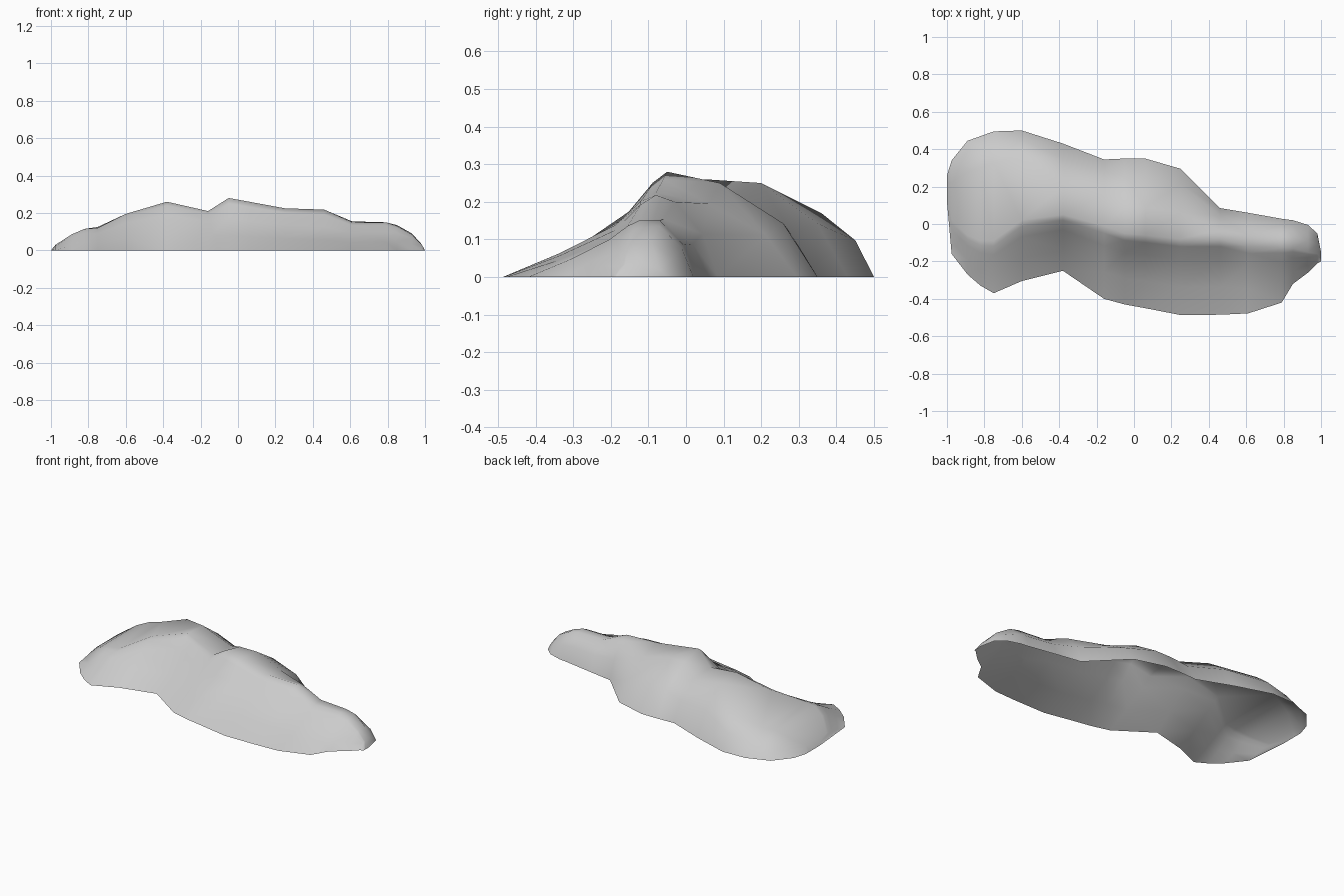
import bpy
import bmesh

cube = bpy.data.objects.get("Cube")
if cube:
    bpy.data.objects.remove(cube, do_unlink=True)


def make_material(name, color):
    mat = bpy.data.materials.new(name)
    mat.use_nodes = True
    mat.diffuse_color = color
    mat.node_tree.nodes["Principled BSDF"].inputs["Base Color"].default_value = color
    return mat


def lerp(start, end, t):
    return start + (end - start) * t


# Stations along the ridge: x, front edge, back edge,
# front crest (y, z), back crest (y, z), fullness of the front slope
STATIONS = [
    (-1.0, .12, .26, .17, 0, .22, 0, 0),
    (-.975, -.16, .34, .02, .03, .22, .03, .8),
    (-.89, -.27, .445, -.06, .085, .28, .085, .8),
    (-.82, -.33, .47, -.09, .115, .3, .115, .8),
    (-.75, -.37, .495, -.09, .12, .33, .125, .75),
    (-.6, -.305, .5, .02, .195, .36, .17, .75),
    (-.38, -.25, .43, .05, .26, .2, .25, .73),
    (-.16, -.4, .345, -.01, .21, .16, .2, .73),
    (-.05, -.43, .35, -.05, .28, .09, .25, .62),
    (.06, -.45, .35, -.06, .26, .09, .25, .6),
    (.25, -.487, .295, -.08, .225, .06, .195, .61),
    (.46, -.485, .085, -.08, .218, -.03, .2, .57),
    (.61, -.478, .06, -.12, .15, -.06, .155, .62),
    (.79, -.42, .028, -.125, .15, -.07, .15, .66),
    (.85, -.32, .02, -.13, .13, -.07, .135, .72),
    (.93, -.26, -.005, -.15, .085, -.09, .09, .77),
    (.98, -.21, -.05, -.16, .035, -.11, .035, .8),
    (1.0, -.2, -.15, -.185, 0, -.17, 0, 0),
]


def section(x, front, back, ya, za, yb, zb, fullness):
    """Points across the hill, from the front edge to the back edge."""
    return [
        (x, front, 0),
        (x, lerp(front, ya, .37), za * fullness * .46),
        (x, lerp(front, ya, .73), za * fullness),
        (x, lerp(front, ya, .9), za * lerp(fullness, 1, .73)),
        (x, ya, za),
        (x, yb, zb),
        (x, lerp(yb, back, .65), zb * .57),
        (x, back, 0),
    ]


# Open-bottomed hill, lofted through the stations
bm = bmesh.new()
rows = [[bm.verts.new(p) for p in section(*s)] for s in STATIONS]
for left, right in zip(rows, rows[1:]):
    for i in range(len(left) - 1):
        bm.faces.new((left[i], right[i], right[i + 1], left[i + 1]))
bmesh.ops.triangulate(bm, faces=bm.faces[:])
for face in bm.faces:
    face.smooth = True

mesh = bpy.data.meshes.new("hill")
bm.to_mesh(mesh)
bm.free()
mesh.materials.append(make_material("grey stone", (.6, .6, .6, 1)))
hill = bpy.data.objects.new("hill", mesh)
bpy.context.collection.objects.link(hill)
